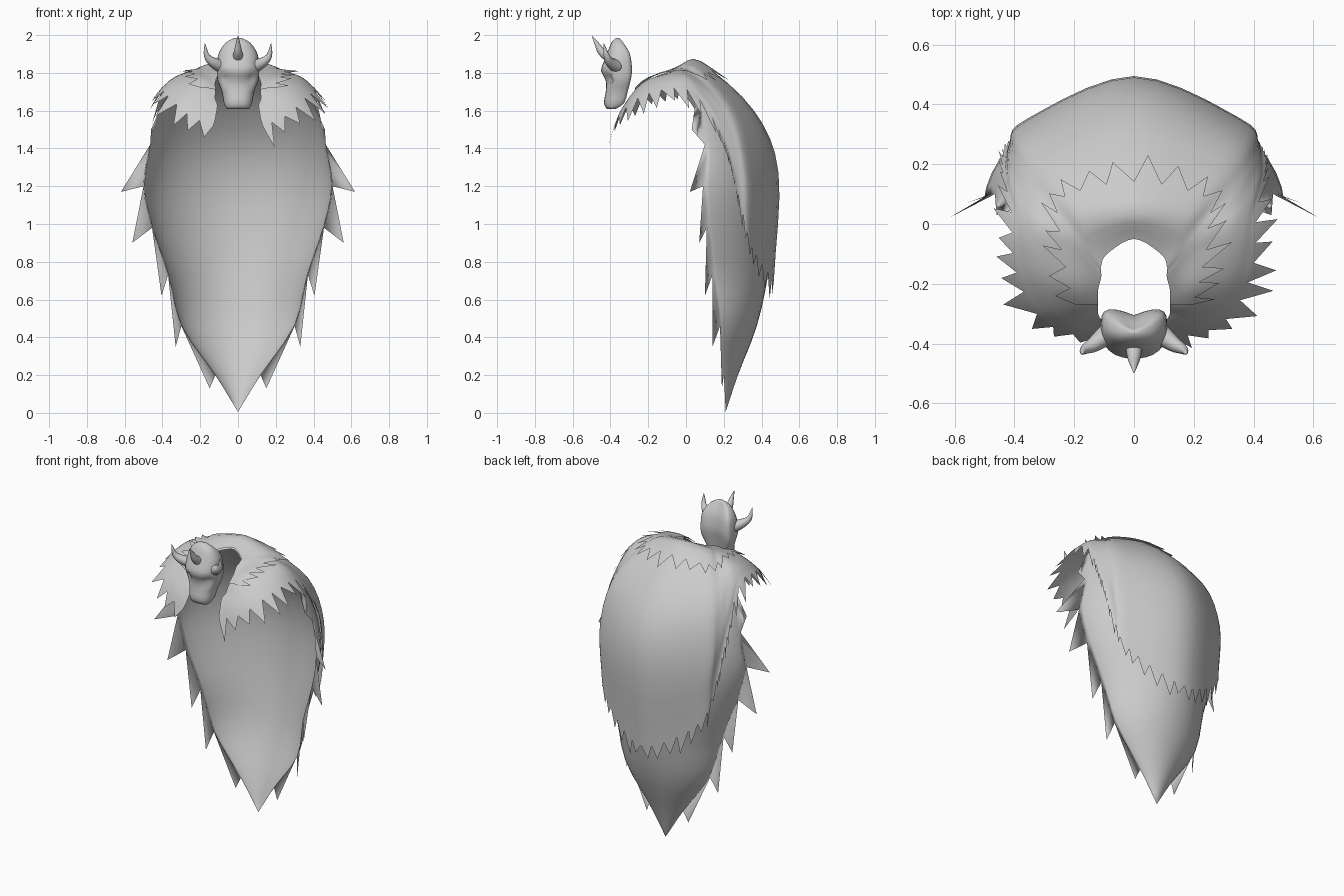
import bpy
import bmesh
import math
import random
from mathutils import Vector

random.seed(4)
if "Cube" in bpy.data.objects:
    bpy.data.objects.remove(bpy.data.objects["Cube"])

grey = bpy.data.materials.new("plain grey")
grey.use_nodes = True
colour = (0.6, 0.6, 0.6, 1)
grey.diffuse_color = colour
grey.node_tree.nodes["Principled BSDF"].inputs["Base Color"].default_value = colour


def spline(points, steps):
    """Smooth curve through points of any dimension."""
    pts = [Vector(p) for p in points]
    pts = [pts[0] * 2 - pts[1]] + pts + [pts[-1] * 2 - pts[-2]]
    out = []
    for a, b, c, d in zip(pts, pts[1:], pts[2:], pts[3:]):
        for k in range(steps):
            t = k / steps
            out.append(b + (c - a) * (t / 2) + (a * 2 - b * 5 + c * 4 - d) * (t * t / 2)
                       + (b * 3 - a - c * 3 + d) * (t ** 3 / 2))
    return out + [pts[-2]]


def sheet(name, grid, teeth=(), closed=False):
    """Skin a grid of points, then fan each fur tooth from its run of edge points."""
    bm = bmesh.new()
    v = [[bm.verts.new(p) for p in row] for row in grid]
    for r, s in zip(v, v[1:]):
        for j in range(len(r) if closed else len(r) - 1):
            k = (j + 1) % len(r)
            bm.faces.new((r[j], s[j], s[k], r[k]))
    if closed:
        bm.faces.new(v[0])
        bm.faces.new(v[-1][::-1])
    for run, tip in teeth:
        point = bm.verts.new(tip)
        for (i, j), (m, n) in zip(run, run[1:]):
            bm.faces.new((v[i][j], point, v[m][n]))
    bmesh.ops.remove_doubles(bm, verts=bm.verts, dist=0.0005)
    if closed:
        bmesh.ops.recalc_face_normals(bm, faces=bm.faces)
    mesh = bpy.data.meshes.new(name)
    bm.to_mesh(mesh)
    bm.free()
    ob = bpy.data.objects.new(name, mesh)
    bpy.context.collection.objects.link(ob)
    mesh.materials.append(grey)
    mesh.polygons.foreach_set("use_smooth", [True] * len(mesh.polygons))


def fringe(grid, width, shortest, longest, droop):
    """Random teeth continuing the sheet past its last row."""
    edge, before, last = grid[-1], grid[-2], len(grid) - 1
    teeth, start, length = [], 0, 0
    for j in range(1, len(edge)):
        length += (edge[j] - edge[j - 1]).length
        if length > width or j == len(edge) - 1:
            mid = (start + j) // 2
            out = (edge[mid] - before[mid]).normalized() + Vector((0, 0, -droop))
            centre = edge[start].lerp(edge[j], random.uniform(0.3, 0.7))
            tip = centre + out.normalized() * random.uniform(shortest, longest)
            teeth.append(([(last, k) for k in range(start, j + 1)], tip))
            start, length = j, 0
    return teeth


# Long cape: height, back depth, edge half width, edge depth
levels = [(1.78, .12, .25, 0), (1.64, .27, .4, .05), (1.42, .41, .465, .1),
          (1.2, .465, .5, .09), (.98, .465, .455, .11), (.73, .435, .37, .14),
          (.46, .375, .3, .18), (.2, .275, .12, .2), (.005, .21, 0, .21)]
STEPS, ARC = 3, 20
cape = []
for z, back, half, side in spline(levels, STEPS):
    angles = [math.pi * (j / ARC - 0.5) for j in range(ARC + 1)]
    cape.append([Vector((half * math.sin(a), side + (back - side) * abs(math.cos(a)) ** 1.3, z))
                 for a in angles])

# Saw teeth down both cape edges, one for each level
tips = [(.46, .03, 1.5), (.62, .02, 1.17), (.56, .07, .9), (.405, .1, .62),
        (.33, .14, .35), (.15, .19, .13)]
cape_teeth = []
for n, (x, y, z) in enumerate(tips):
    rows = range((n + 1) * STEPS, (n + 2) * STEPS + 1)
    cape_teeth.append(([(i, ARC) for i in rows], (x, y, z)))
    cape_teeth.append(([(i, 0) for i in reversed(rows)], (-x, y, z)))
sheet("long_cape", cape, cape_teeth)

# Shoulder mantle: strips from neck to hem, centre back round to the front lapel
strips = [
    [(0, -.05, 1.82), (0, .08, 1.85), (0, .36, 1.6), (0, .49, 1.27), (0, .465, .7)],
    [(.09, -.1, 1.8), (.18, .05, 1.825), (.31, .265, 1.6), (.36, .345, 1.28), (.33, .35, .88)],
    [(.11, -.14, 1.79), (.22, .01, 1.81), (.36, .16, 1.66), (.415, .255, 1.42), (.405, .29, 1.1)],
    [(.11, -.16, 1.78), (.22, -.03, 1.81), (.33, .06, 1.75), (.41, .14, 1.61), (.44, .2, 1.44)],
    [(.11, -.18, 1.77), (.22, -.08, 1.8), (.31, -.03, 1.79), (.37, 0, 1.75), (.41, .04, 1.69)],
    [(.12, -.22, 1.74), (.2, -.2, 1.765), (.27, -.18, 1.76), (.34, -.15, 1.745), (.4, -.13, 1.71)],
    [(.12, -.27, 1.7), (.18, -.27, 1.71), (.24, -.27, 1.7), (.29, -.27, 1.685), (.34, -.28, 1.65)],
    [(.12, -.3, 1.66), (.16, -.31, 1.655), (.19, -.325, 1.635), (.22, -.34, 1.61), (.25, -.355, 1.57)],
    [(.11, -.32, 1.64), (.11, -.335, 1.615), (.115, -.35, 1.585), (.12, -.365, 1.555), (.13, -.38, 1.52)],
]
mirrored = [[(-x, y, z) for x, y, z in strip] for strip in strips[:0:-1]]
lines = [spline(strip, 4) for strip in mirrored + strips]
mantle = [spline(ring, 5) for ring in zip(*lines)]
sheet("shoulder_mantle", mantle, fringe(mantle, 0.065, 0.07, 0.14, 0.3))

# Short neck collar lying on the mantle
trim = 10
lift = Vector((0, 0, 0.012))
collar = [[p + lift for p in ring[trim:-trim]] for ring in mantle[:6]]
sheet("neck_collar", collar, fringe(collar, 0.055, 0.06, 0.11, 0))

# Head clasp, open and hollow behind: height, half width, front depth, back depth
slices = [(1.61, .06, -.42, -.36), (1.64, .075, -.435, -.31), (1.7, .085, -.425, -.29),
          (1.76, .108, -.425, -.27), (1.81, .112, -.45, -.26), (1.86, .11, -.435, -.265),
          (1.91, .1, -.415, -.28), (1.96, .065, -.395, -.32), (1.985, .02, -.37, -.35)]
SIDES = 24
head = []
for z, half, front, back in spline(slices, 2):
    ring = []
    for j in range(SIDES):
        a = math.tau * j / SIDES
        c, s = math.cos(a), math.sin(a)
        x = half * math.copysign(abs(c) ** 0.8, c)
        reach = (back - front) / 2
        if s > 0.01:
            y = (front + back) / 2 + reach * s ** 0.5 - 0.4 * (half - abs(x))
        else:
            # Shallow eye hollows under the brow
            eye = abs(z - 1.765) < 0.03 and 0.4 < abs(c) < 0.8
            y = (front + back) / 2 + reach * s + (0.016 if eye else 0)
        ring.append(Vector((x, y, z)))
    head.append(ring)
sheet("clasp_head", head, closed=True)


def horn(name, path, thick):
    """Tapered round tube along a path, ending in a point."""
    path = spline(path, 3)
    rings = []
    for i, p in enumerate(path):
        along = path[min(i + 1, len(path) - 1)] - path[max(i - 1, 0)]
        turn = along.to_track_quat("Z", "Y")
        r = thick * (1 - i / (len(path) - 1)) ** 0.8 + 0.001
        rings.append([p + turn @ Vector((r * math.cos(k * math.pi / 5),
                                         r * math.sin(k * math.pi / 5), 0)) for k in range(10)])
    sheet(name, rings, closed=True)


# Brow horn and the two side horns
horn("brow_horn", [(0, -.39, 1.87), (0, -.445, 1.91), (0, -.47, 1.95), (0, -.497, 1.995)], 0.03)
for side, label in ((1, "left"), (-1, "right")):
    horn(label + "_horn", [(side * .08, -.36, 1.83), (side * .13, -.4, 1.855),
                           (side * .165, -.42, 1.89), (side * .175, -.435, 1.955)], 0.036)
